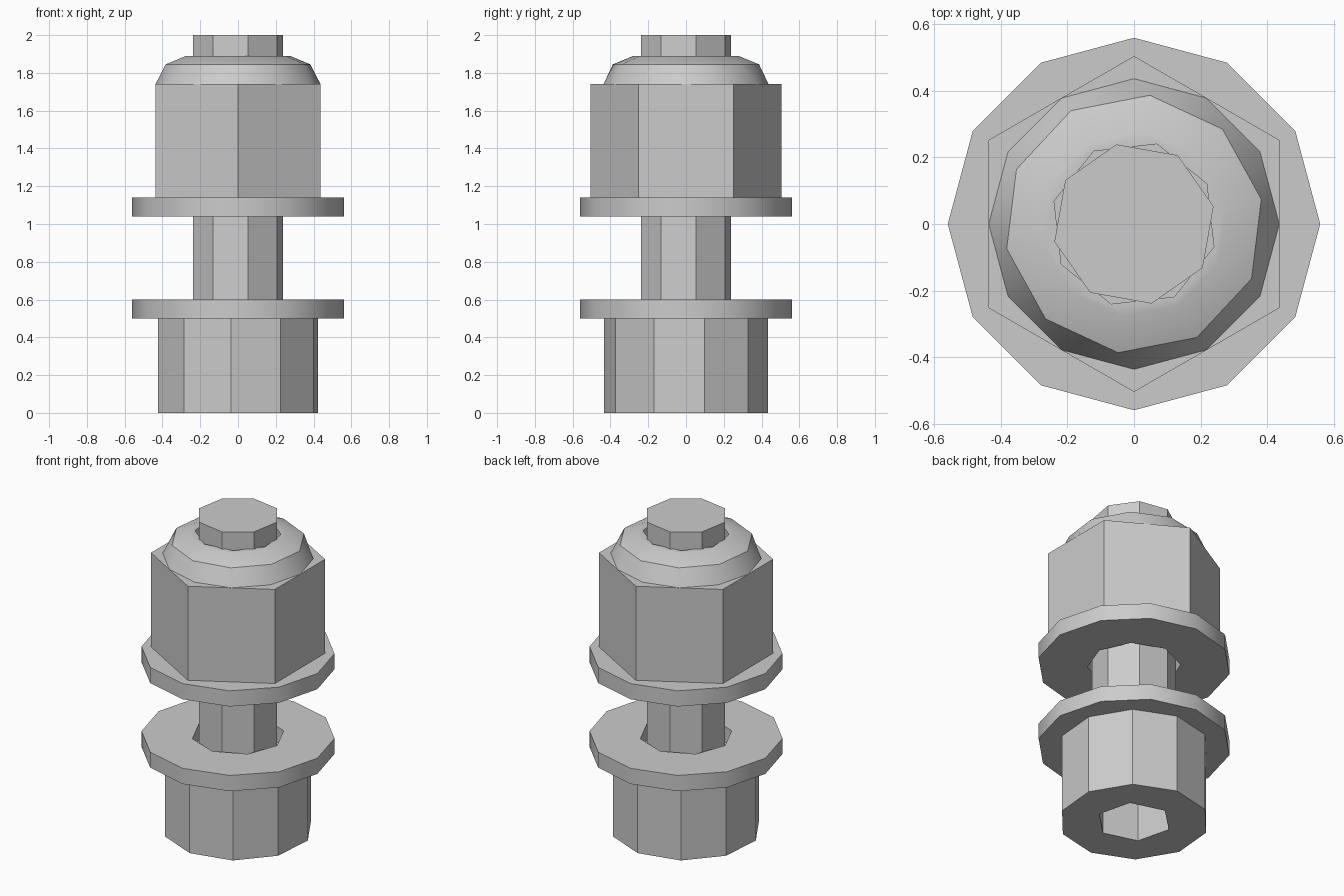
import bpy
import bmesh
from math import sin, cos, radians

cube = bpy.data.objects.get("Cube")
if cube:
    bpy.data.objects.remove(cube, do_unlink=True)

steel = bpy.data.materials.new("grey_steel")
steel.use_nodes = True
grey = (0.6, 0.6, 0.6, 1)
steel.diffuse_color = grey
steel.node_tree.nodes["Principled BSDF"].inputs["Base Color"].default_value = grey


def bridge(bm, a, b):
    """Join two rings, walking both by angle when their side counts differ."""
    (va, ta), (vb, tb) = a, b
    n, m = len(va), len(vb)
    if n == m and ta == tb:
        for i in range(n):
            j = (i + 1) % n
            bm.faces.new((va[i], va[j], vb[j], vb[i]))
        return
    i = j = 0
    while i < n or j < m:
        next_a = ta + (i + 0.5) * 360 / n
        next_b = tb + (j + 0.5) * 360 / m
        if j == m or (i < n and next_a <= next_b):
            bm.faces.new((va[i % n], va[(i + 1) % n], vb[j % m]))
            i += 1
        else:
            bm.faces.new((va[i % n], vb[(j + 1) % m], vb[j % m]))
            j += 1


def turned_part(name, rings, closed):
    """Skin a list of polygon rings (sides, radius, height, start angle)."""
    bm = bmesh.new()
    loops = []
    for sides, radius, z, start in rings:
        start %= 360 / sides
        angles = [radians(start + 360 * k / sides) for k in range(sides)]
        loops.append(([bm.verts.new((radius * cos(t), radius * sin(t), z))
                       for t in angles], start))
    for a, b in zip(loops, loops[1:]):
        bridge(bm, a, b)
    if closed:
        bridge(bm, loops[-1], loops[0])
    else:
        bm.faces.new(loops[0][0])
        bm.faces.new(loops[-1][0])
    bmesh.ops.recalc_face_normals(bm, faces=bm.faces)
    mesh = bpy.data.meshes.new(name)
    bm.to_mesh(mesh)
    bm.free()
    mesh.materials.append(steel)
    obj = bpy.data.objects.new(name, mesh)
    bpy.context.collection.objects.link(obj)
    bpy.ops.object.select_all(action='DESELECT')
    obj.select_set(True)
    bpy.context.view_layer.objects.active = obj
    bpy.ops.object.shade_smooth_by_angle(angle=radians(33))
    return obj


# Bolt: hex socket, ten-sided head, eight-sided shank
turned_part("bolt", [
    (6, 0.22, 0.3, 44), (6, 0.22, 0, 44),
    (10, 0.435, 0, 13), (10, 0.435, 0.5, 13),
    (8, 0.245, 0.5, 12.5), (8, 0.245, 2, 12.5)], closed=False)

# Two flat washers with eight-sided holes
for name, z in (("lower_washer", 0.5), ("upper_washer", 1.04)):
    turned_part(name, [
        (8, 0.27, z, 2), (12, 0.56, z, 0),
        (12, 0.56, z + 0.1, 0), (8, 0.27, z + 0.1, 2)], closed=True)

# Hex nut with a domed locking collar
turned_part("lock_nut", [
    (8, 0.25, 1.14, 29), (6, 0.505, 1.14, 30), (6, 0.505, 1.74, 30),
    (12, 0.437, 1.74, 0), (10, 0.39, 1.845, 11),
    (10, 0.28, 1.89, 11), (8, 0.25, 1.89, 29)], closed=True)
